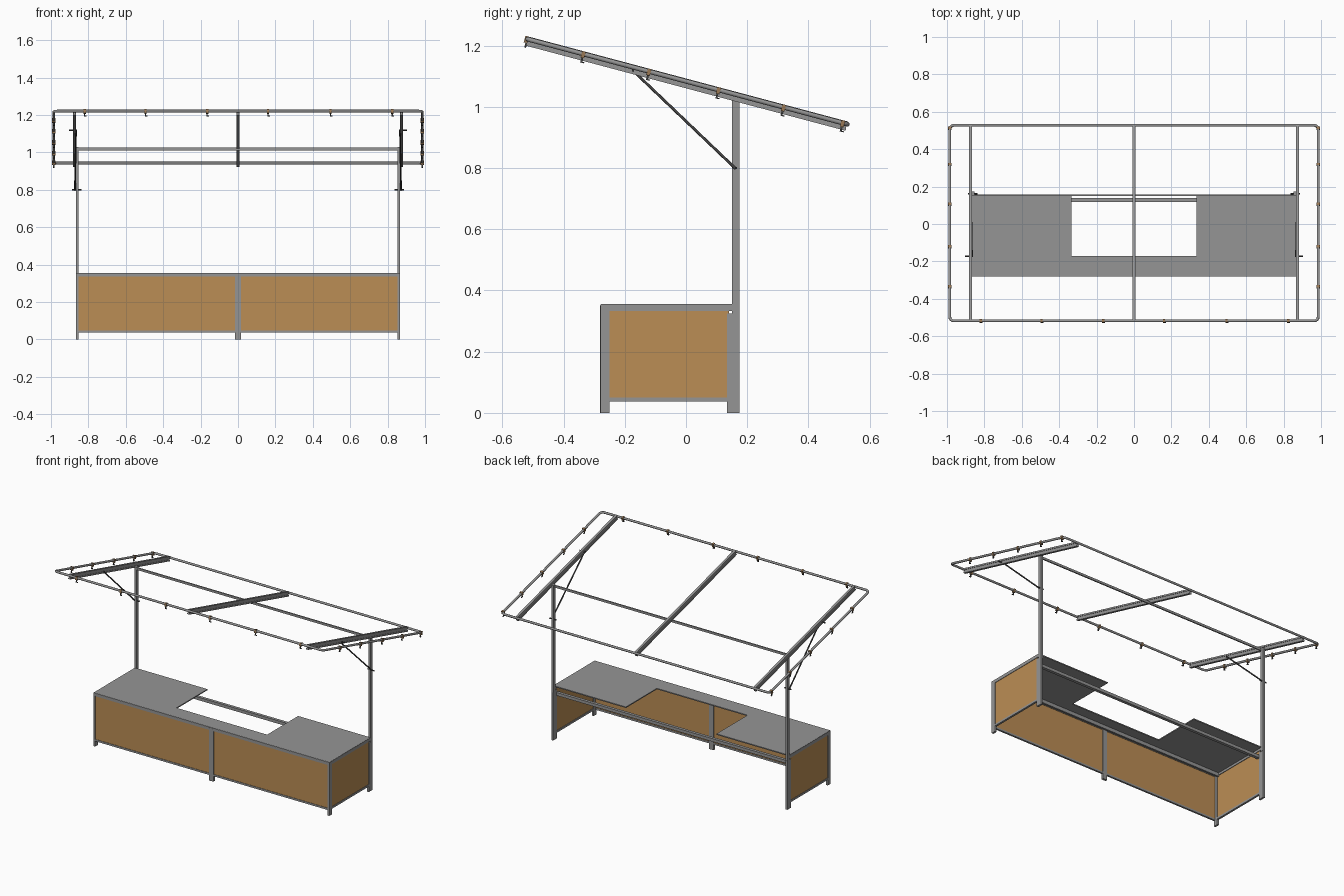
import bpy, math
from mathutils import Vector, Matrix

if "Cube" in bpy.data.objects:
    bpy.data.objects.remove(bpy.data.objects["Cube"])


def mat(name, c):
    m = bpy.data.materials.new(name)
    m.diffuse_color = (*c, 1)
    m.use_nodes = True
    m.node_tree.nodes["Principled BSDF"].inputs["Base Color"].default_value = m.diffuse_color
    return m


GREY = mat("aluminium grey", (0.30, 0.30, 0.30))
WOOD = mat("panel tan", (0.50, 0.27, 0.09))
DARK = mat("dark metal", (0.06, 0.06, 0.06))
CLIP = mat("clip brown", (0.32, 0.19, 0.09))

# Roof plane: tilted 15 degrees, high edge at the front
ROOF = Matrix.Translation((0, 0.003, 1.075)) @ Matrix.Rotation(math.radians(-14.9), 4, 'X')


def box(name, x, y, z, m, M=None):
    """Box from (min, max) ranges, optionally moved by a matrix."""
    vs = [(a, b, c) for a in x for b in y for c in z]
    fs = [(0, 1, 3, 2), (4, 6, 7, 5), (0, 4, 5, 1), (2, 3, 7, 6), (0, 2, 6, 4), (1, 5, 7, 3)]
    me = bpy.data.meshes.new(name)
    me.from_pydata(vs, [], fs)
    me.materials.append(m)
    ob = bpy.data.objects.new(name, me)
    bpy.context.collection.objects.link(ob)
    if M:
        ob.matrix_world = M
    return ob


def tube(name, pts, r, m, M=None, closed=False):
    cu = bpy.data.curves.new(name, 'CURVE')
    cu.dimensions = '3D'
    cu.bevel_depth = r
    cu.bevel_resolution = 2
    cu.use_fill_caps = True
    sp = cu.splines.new('POLY')
    sp.points.add(len(pts) - 1)
    for p, q in zip(sp.points, pts):
        p.co = (*q, 1)
    sp.use_cyclic_u = closed
    cu.materials.append(m)
    ob = bpy.data.objects.new(name, cu)
    bpy.context.collection.objects.link(ob)
    if M:
        ob.matrix_world = M
    return ob


def span(s, a, b):
    return tuple(sorted((s * a, s * b)))


# Counter top: two side plates and a front strip around the open notch
TOP = (0.348, 0.355)
box("counter_front_strip", (-0.333, 0.333), (-0.278, -0.17), TOP, GREY)
for s, n in ((-1, "left"), (1, "right")):
    box(n + "_counter_top", span(s, 0.333, 0.866), (-0.278, 0.155), TOP, GREY)

# Front frame and panels
box("front_top_rail", (-0.866, 0.866), (-0.280, -0.268), (0.335, 0.354), GREY)
box("front_bottom_rail", (-0.866, 0.866), (-0.280, -0.268), (0.036, 0.048), GREY)
box("front_inner_rail", (-0.86, 0.86), (-0.250, -0.238), (0.325, 0.348), GREY)
box("front_middle_leg", (-0.016, 0.016), (-0.281, -0.266), (0, 0.350), GREY)
box("rear_rail", (-0.86, 0.86), (0.118, 0.138), (0.285, 0.305), GREY)
for s, n in ((-1, "left"), (1, "right")):
    box(n + "_front_panel", span(s, 0.01, 0.856), (-0.277, -0.271), (0.045, 0.338), WOOD)
    # Side frame
    box(n + "_front_leg", span(s, 0.854, 0.867), (-0.280, -0.250), (0, 0.354), GREY)
    box(n + "_rear_leg", span(s, 0.854, 0.867), (0.134, 0.175), (0, 0.325), GREY)
    box(n + "_side_top_rail", span(s, 0.854, 0.867), (-0.25, 0.15), (0.333, 0.354), GREY)
    box(n + "_side_bottom_rail", span(s, 0.854, 0.867), (-0.25, 0.15), (0.037, 0.050), GREY)
    box(n + "_side_panel", span(s, 0.858, 0.864), (-0.255, 0.14), (0.045, 0.336), WOOD)
    # Roof post and diagonal brace
    box(n + "_post", span(s, 0.852, 0.867), (0.150, 0.174), (0.32, 1.028), GREY)
    a, b = Vector((s * 0.872, 0.163, 0.797)), Vector((s * 0.866, -0.173, 1.118))
    tube(n + "_brace", [a, b], 0.0045, DARK)
    tube(n + "_lower_pin", [(s * 0.838, 0.163, 0.8), (s * 0.888, 0.163, 0.8)], 0.004, DARK)
    tube(n + "_upper_pin", [(s * 0.86, -0.173, 1.118), (s * 0.903, -0.173, 1.118)], 0.004, DARK)

# Cross bar between the posts
box("upper_cross_bar", (-0.86, 0.86), (0.151, 0.159), (1.010, 1.025), GREY)

# Roof perimeter tube with rounded corners
hx, hy, r = 0.985, 0.541, 0.022
pts = []
for k, (sx, sy) in enumerate(((1, 1), (-1, 1), (-1, -1), (1, -1))):
    for i in range(5):
        t = math.pi / 2 * (k + i / 4)
        pts.append((sx * (hx - r) + r * math.cos(t), sy * (hy - r) + r * math.sin(t), 0.007))
frame = tube("roof_frame", pts, 0.0075, GREY, ROOF, True)

# Grooved roof beams: web with two flanges
for x, n in ((-0.874, "left"), (0, "middle"), (0.874, "right")):
    box(n + "_beam_web", (x - 0.005, x + 0.005), (-0.539, 0.539), (-0.014, 0.014), GREY, ROOF)
    box(n + "_beam_top_flange", (x - 0.008, x + 0.008), (-0.54, 0.54), (0.006, 0.016), GREY, ROOF)
    box(n + "_beam_bottom_flange", (x - 0.008, x + 0.008), (-0.54, 0.54), (-0.015, -0.006), GREY, ROOF)


# Small hanging clips under the frame
def clip(x, y, yaw):
    M = ROOF @ Matrix.Translation((x, y, 0)) @ Matrix.Rotation(yaw, 4, 'Z')
    box("clip_body", (-0.006, 0.006), (-0.009, 0.009), (-0.006, 0.016), CLIP, M)
    box("clip_hook", (-0.003, 0.003), (-0.003, 0.003), (-0.022, -0.006), DARK, M)
    box("clip_hook_tip", (-0.003, 0.010), (-0.003, 0.003), (-0.022, -0.018), DARK, M)


for x in (-0.82, -0.495, -0.165, 0.16, 0.495, 0.825):
    clip(x, -hy, 0)
for s in (-1, 1):
    for y in (-0.352, -0.13, 0.105, 0.325, 0.525):
        clip(s * hx, y, math.pi / 2)

# Smooth the round parts
bpy.context.view_layer.update()
for ob in list(bpy.data.objects):
    if ob.type == 'CURVE':
        for sp in ob.data.splines:
            sp.use_smooth = True
